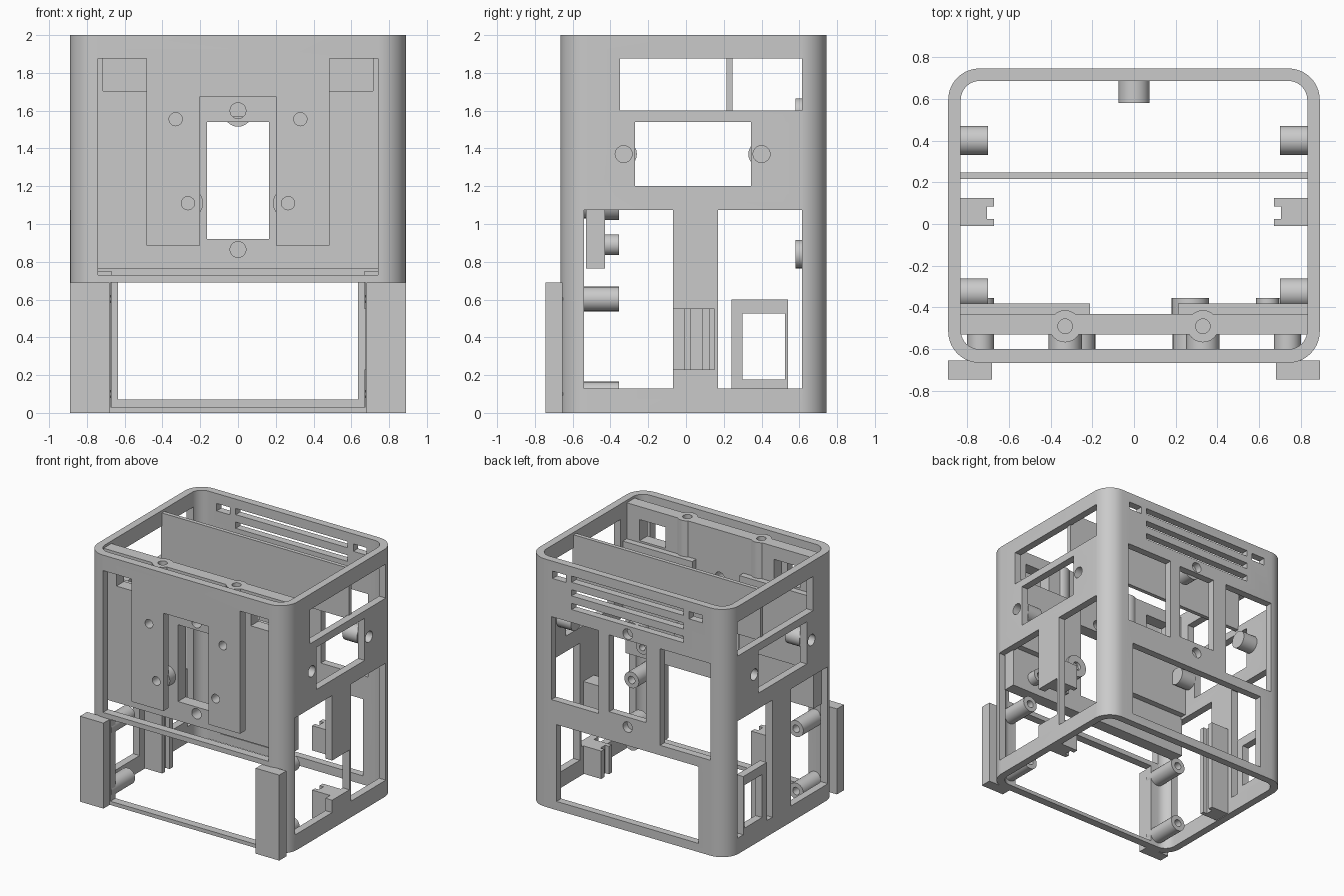
import bpy, bmesh, math
from mathutils import Vector

if "Cube" in bpy.data.objects:
    bpy.data.objects.remove(bpy.data.objects["Cube"], do_unlink=True)

grey = bpy.data.materials.new("plain_grey")
grey.use_nodes = True
grey.diffuse_color = (0.59, 0.59, 0.59, 1)
grey.node_tree.nodes["Principled BSDF"].inputs["Base Color"].default_value = grey.diffuse_color


# Outline and solid helpers
def circle(u, v, r, n=24):
    return [(u + r * math.cos(2 * math.pi * i / n), v + r * math.sin(2 * math.pi * i / n)) for i in range(n)]


def rect(u0, u1, v0, v1):
    return [(u0, v0), (u1, v0), (u1, v1), (u0, v1)]


def rounded(u0, u1, v0, v1, r, n=10):
    pts = []
    corners = [(u1 - r, v1 - r), (u0 + r, v1 - r), (u0 + r, v0 + r), (u1 - r, v0 + r)]
    for k, (u, v) in enumerate(corners):
        for i in range(n + 1):
            a = math.pi / 2 * (k + i / n)
            pts.append((u + r * math.cos(a), v + r * math.sin(a)))
    return pts


def place(axis, u, v, w):
    return Vector({"x": (w, u, v), "y": (u, w, v), "z": (u, v, w)}[axis])


def prism(name, axis, outer, a, b, inner=None):
    """Extrude an outline along an axis, optionally with a matching hole."""
    bm = bmesh.new()
    loops = [[bm.verts.new(place(axis, u, v, w)) for u, v in pts]
             for pts in ([outer, inner] if inner else [outer]) for w in (a, b)]
    n = len(outer)
    # Walls and caps share one winding direction
    for p, q in [(0, 1), (1, 3), (3, 2), (2, 0)] if inner else [(0, 1)]:
        for i in range(n):
            j = (i + 1) % n
            bm.faces.new((loops[p][i], loops[p][j], loops[q][j], loops[q][i]))
    if not inner:
        bm.faces.new(loops[0][::-1])
        bm.faces.new(loops[1])
    if bm.calc_volume(signed=True) < 0:
        bmesh.ops.reverse_faces(bm, faces=bm.faces[:])
    bm.normal_update()
    me = bpy.data.meshes.new(name)
    bm.to_mesh(me)
    bm.free()
    ob = bpy.data.objects.new(name, me)
    bpy.context.collection.objects.link(ob)
    return ob


def part(name, solid, cuts=()):
    ob = prism(name, *solid)
    # Subtract the openings one after another
    for cut in cuts:
        cutter = prism("cutter", *cut)
        cutter.hide_render = True
        mod = ob.modifiers.new("cut", "BOOLEAN")
        mod.object, mod.operation, mod.solver = cutter, "DIFFERENCE", "EXACT"
        dg = bpy.context.evaluated_depsgraph_get()
        me = bpy.data.meshes.new_from_object(ob.evaluated_get(dg))
        ob.modifiers.clear()
        ob.data = me
        bpy.data.objects.remove(cutter, do_unlink=True)
    ob.data.materials.clear()
    ob.data.materials.append(grey)
    bpy.ops.object.select_all(action="DESELECT")
    ob.select_set(True)
    bpy.context.view_layer.objects.active = ob
    bpy.ops.object.shade_smooth_by_angle(angle=math.radians(30))


def tube(name, axis, u, v, r, hole, a, b):
    part(name, (axis, circle(u, v, r), a, b, circle(u, v, hole)))


# Shell openings: front recess leaves an upside-down U hanging in the wall
recess = [(-0.74, 0.73), (0.74, 0.73), (0.74, 1.875), (0.485, 1.875), (0.485, 0.885), (0.2, 0.885),
          (0.2, 1.675), (-0.2, 1.675), (-0.2, 0.885), (-0.485, 0.885), (-0.485, 1.875), (-0.74, 1.875)]
cuts = [("y", recess, -0.8, -0.57), ("y", rect(-0.675, 0.675, 0.03, 0.69), -0.8, -0.56)]
front_holes = [(s * x, z) for s in (-1, 1) for x, z in ((0.33, 1.555), (0.265, 1.11))]
cuts += [("y", circle(x, z, 0.035), -0.8, -0.57) for x, z in front_holes]

# Side windows and screw holes, both sides
for y0, y1, z0, z1 in ((-0.35, 0.615, 1.6, 1.875), (-0.27, 0.345, 1.2, 1.54),
                       (-0.54, -0.07, 0.13, 1.075), (0.17, 0.615, 0.13, 1.075)):
    cuts.append(("x", rect(y0, y1, z0, z1), -1, 1))
side_holes = [(-0.33, 1.37), (0.4, 1.37)]
cuts += [("x", circle(y, z, 0.045), -1, 1) for y, z in side_holes]
cuts.append(("x", rect(-0.09, 0.15, 0.23, 0.55), 0.8, 1))

# Back windows, vents and screw holes
for x0, x1, z0, z1 in ((-0.635, 0.635, 0.07, 0.69), (-0.165, 0.165, 0.92, 1.54),
                       (0.26, 0.68, 0.88, 1.55), (-0.74, -0.29, 0.77, 1.55),
                       (0.55, 0.67, 1.86, 1.92), (-0.67, -0.55, 1.86, 1.92)):
    cuts.append(("y", rect(x0, x1, z0, z1), 0.65, 0.8))
for z in (1.9, 1.79, 1.68):
    cuts.append(("y", rect(-0.5, 0.5, z - 0.025, z + 0.025), 0.65, 0.8))
back_holes = (1.59, 0.84)
cuts += [("y", circle(0, z, 0.042), 0.65, 0.8) for z in back_holes]

part("outer_shell", ("z", rounded(-0.89, 0.89, -0.665, 0.745, 0.15), 0, 2,
                     rounded(-0.83, 0.83, -0.6, 0.685, 0.09)), cuts)

# Inner front panel
panel_cuts = [("y", rect(-0.165, 0.165, 0.92, 1.54), -0.6, -0.4)]
panel_cuts += [("y", circle(0, z, 0.042), -0.6, -0.4) for z in (1.6, 0.865)]
for s in (-1, 1):
    panel_cuts.append(("y", rect(*sorted((s * 0.485, s * 0.715)), 1.705, 1.875), -0.6, -0.4))
    panel_cuts.append(("z", circle(s * 0.33, -0.49, 0.035), 1.66, 2.1))
part("inner_front_panel", ("y", rect(-0.84, 0.84, 0.765, 1.98), -0.53, -0.43), panel_cuts)

# Cross divider under the lid
part("divider", ("y", rect(-0.84, 0.84, 1.57, 1.98), 0.215, 0.247))

# Bosses on the front tabs and panel
for i, (x, z) in enumerate(front_holes):
    tube(f"tab_boss_{i}", "y", x, z, 0.08, 0.035, -0.605, -0.525)
tube("panel_boss_wide", "y", 0.27, 1.11, 0.09, 0.035, -0.44, -0.355)
tube("panel_boss_small", "y", 0.64, 0.89, 0.055, 0.025, -0.44, -0.355)

# Bosses at the back wall
for i, z in enumerate(back_holes):
    part(f"back_boss_{i}", ("y", circle(0, z, 0.075), 0.58, 0.69))

for s, side in ((1, "left"), (-1, "right")):
    # Feet and their screw posts
    part(f"{side}_foot", ("y", rect(*sorted((s * 0.68, s * 0.89)), 0, 0.69), -0.745, -0.655))
    for z, level in ((0.603, "upper"), (0.1, "lower")):
        tube(f"{side}_{level}_foot_post", "y", s * 0.735, z, 0.065, 0.03, -0.655, -0.355)
    # Side wall bosses, closed at the inner end
    for i, (y, z) in enumerate(side_holes):
        part(f"{side}_wall_boss_{i}", ("x", circle(y, z, 0.07), s * 0.83, s * 0.7))
    # Lid screw posts
    tube(f"{side}_lid_post", "z", s * 0.33, -0.49, 0.077, 0.035, 1.66, 1.98)
    # Backing plates behind the front panel
    part(f"{side}_backing_plate", ("y", rect(*sorted((s * 0.21, s * 0.84)), 1.1, 1.69), -0.44, -0.38))
    # Grooved rail on the side wall
    rail = [(0.84, -0.01), (0.67, -0.01), (0.67, 0.025), (0.705, 0.025),
            (0.705, 0.085), (0.67, 0.085), (0.67, 0.125), (0.84, 0.125)]
    notch = [("x", rect(-0.09, 0.15, 0.23, 0.55), 0.6, 1)] if s > 0 else []
    part(f"{side}_rail", ("z", [(s * x, y) for x, y in rail], 0.005, 0.75), notch)

# Socket frame in the right side window
part("socket_frame", ("x", rect(0.24, 0.54, 0.125, 0.6), -0.89, -0.83, rect(0.3, 0.525, 0.178, 0.525)))
